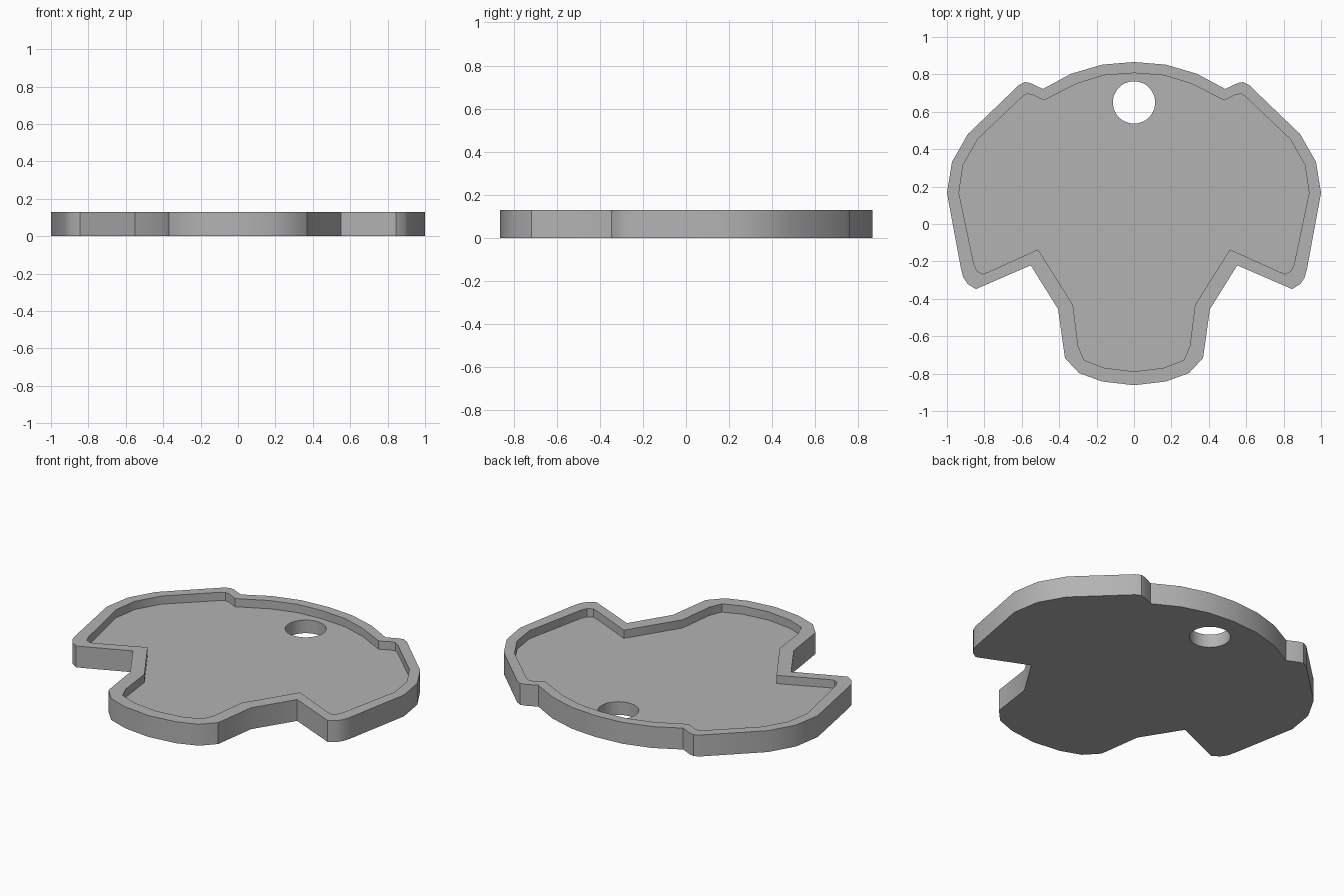
import bpy
import bmesh
import math

HEIGHT = 0.13
FLOOR = 0.08
HOLE_CENTRE_Y = 0.65
HOLE_RADIUS = 0.113
HOLE_SIDES = 48

default_cube = bpy.data.objects.get("Cube")
if default_cube:
    bpy.data.objects.remove(default_cube, do_unlink=True)


def make_material(name, colour):
    material = bpy.data.materials.new(name)
    material.use_nodes = True
    material.diffuse_color = colour
    material.node_tree.nodes["Principled BSDF"].inputs["Base Color"].default_value = colour
    return material


def mirrored(half):
    """Close a right-hand half profile by mirroring it across x."""
    return half + [(-x, y) for x, y in reversed(half[1:-1])]


def add_loop(bm, points, z):
    verts = [bm.verts.new((x, y, z)) for x, y in points]
    return [bm.edges.new((v, verts[i - 1])) for i, v in enumerate(verts)]


def add_wall(bm, points, loop_a, loop_b):
    """Join two equal loops with one quad per side."""
    for a, b in zip(loop_a, loop_b):
        bm.faces.new((a.verts[0], a.verts[1], b.verts[1], b.verts[0]))


def add_sheet(bm, loop_a, loop_b):
    """Fill the flat region between an outline and an opening."""
    bmesh.ops.triangle_fill(bm, edges=loop_a + loop_b, use_beauty=True)


# Outer silhouette, from the back middle round to the front middle
outer = mirrored([
    (0, .866), (.17, .852), (.337, .803), (.487, .722), (.556, .754),
    (.583, .759), (.615, .743), (.888, .481), (.973, .332), (1, .166),
    (.925, -.24), (.912, -.288), (.888, -.322), (.845, -.348),
    (.552, -.221), (.406, -.455), (.369, -.717), (.294, -.797),
    (.171, -.842), (0, -.862)])

# Inner edge of the raised rim
inner = mirrored([
    (0, .807), (.16, .795), (.31, .749), (.482, .661), (.545, .692),
    (.572, .695), (.594, .683), (.834, .455), (.914, .316), (.936, .166),
    (.856, -.214), (.84, -.251), (.81, -.267), (.775, -.255),
    (.513, -.136), (.326, -.433), (.299, -.652), (.267, -.727),
    (.16, -.769), (0, -.789)])

# Round hanging hole
angles = [math.tau * i / HOLE_SIDES for i in range(HOLE_SIDES)]
hole = [(HOLE_RADIUS * math.cos(a), HOLE_CENTRE_Y + HOLE_RADIUS * math.sin(a))
        for a in angles]

bm = bmesh.new()
outer_base = add_loop(bm, outer, 0)
outer_top = add_loop(bm, outer, HEIGHT)
rim_top = add_loop(bm, inner, HEIGHT)
rim_floor = add_loop(bm, inner, FLOOR)
hole_base = add_loop(bm, hole, 0)
hole_floor = add_loop(bm, hole, FLOOR)

# Underside, rim top and recessed floor
add_sheet(bm, outer_base, hole_base)
add_sheet(bm, outer_top, rim_top)
add_sheet(bm, rim_floor, hole_floor)

# Outer side, rim inside and hole wall
add_wall(bm, outer, outer_base, outer_top)
add_wall(bm, inner, rim_top, rim_floor)
add_wall(bm, hole, hole_base, hole_floor)
bmesh.ops.recalc_face_normals(bm, faces=bm.faces)

mesh = bpy.data.meshes.new("tag_plate")
bm.to_mesh(mesh)
bm.free()
mesh.materials.append(make_material("plain grey", (0.45, 0.45, 0.45, 1)))

plate = bpy.data.objects.new("tag_plate", mesh)
bpy.context.collection.objects.link(plate)
bpy.context.view_layer.objects.active = plate
plate.select_set(True)
bpy.ops.object.shade_smooth_by_angle(angle=math.radians(30))
